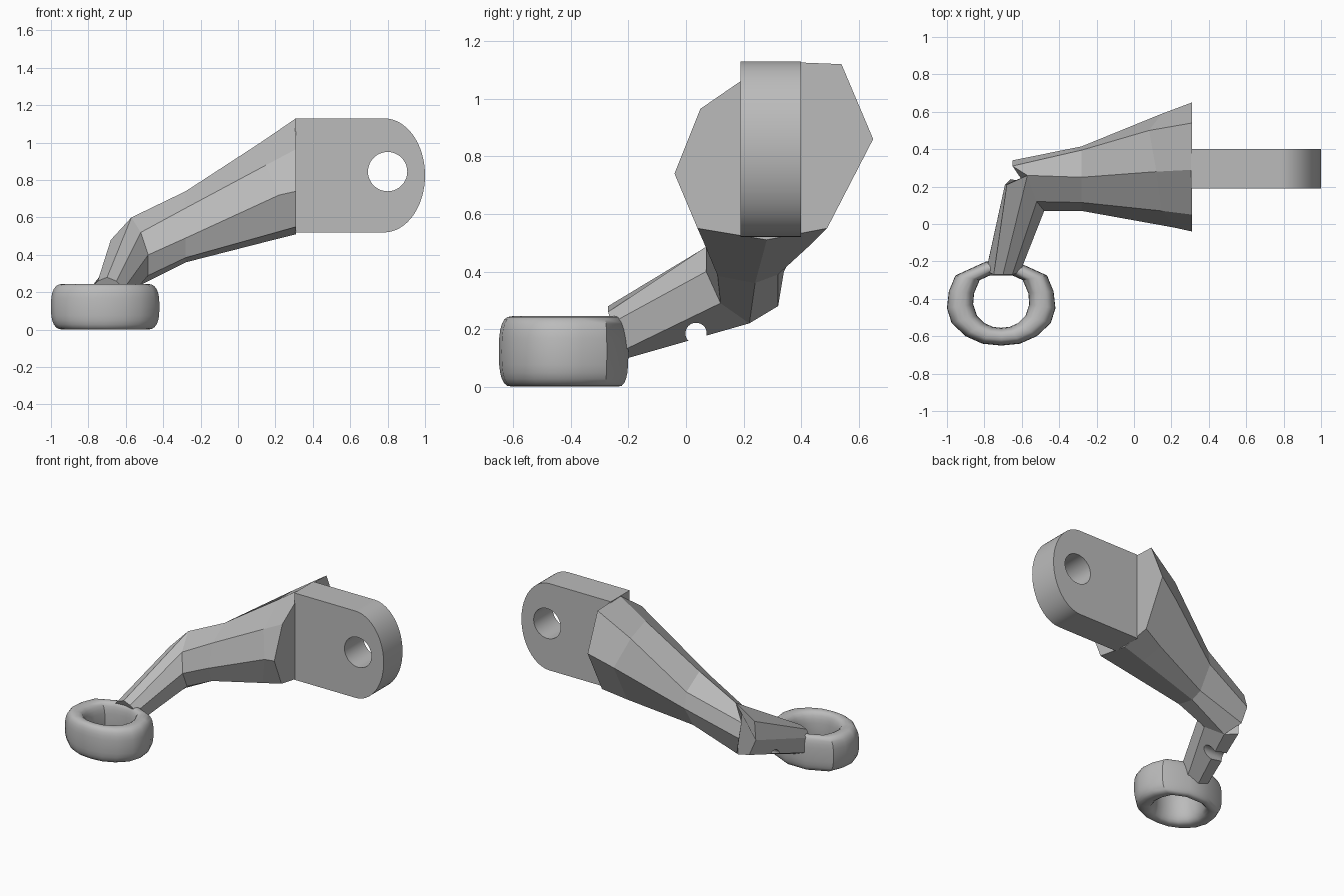
import bpy, bmesh, math

cube = bpy.data.objects.get("Cube")
if cube:
    bpy.data.objects.remove(cube, do_unlink=True)

# One flat grey for every part
grey = bpy.data.materials.new("plain grey")
grey.use_nodes = True
grey.diffuse_color = (0.5, 0.5, 0.5, 1)
grey.node_tree.nodes["Principled BSDF"].inputs["Base Color"].default_value = (0.5, 0.5, 0.5, 1)


def loft(name, rings, closed=False):
    """Skin matching rings of points; cap the ends or close the loop."""
    bm = bmesh.new()
    loops = [[bm.verts.new(p) for p in ring] for ring in rings]
    pairs = list(zip(loops, loops[1:]))
    if closed:
        pairs.append((loops[-1], loops[0]))
    else:
        bm.faces.new(loops[0])
        bm.faces.new(loops[-1])
    for a, b in pairs:
        for i in range(len(a)):
            j = (i + 1) % len(a)
            bm.faces.new((a[i], a[j], b[j], b[i]))
    bmesh.ops.recalc_face_normals(bm, faces=bm.faces)
    mesh = bpy.data.meshes.new(name)
    bm.to_mesh(mesh)
    bm.free()
    mesh.materials.append(grey)
    obj = bpy.data.objects.new(name, mesh)
    bpy.context.collection.objects.link(obj)
    return obj


def select(obj):
    bpy.ops.object.select_all(action="DESELECT")
    obj.select_set(True)
    bpy.context.view_layer.objects.active = obj


def smooth(obj, degrees):
    select(obj)
    bpy.ops.object.shade_smooth_by_angle(angle=math.radians(degrees))


def bore(obj, centre, radius, axis):
    """Cut a round hole along x or y."""
    turn = (0, math.pi / 2, 0) if axis == "x" else (math.pi / 2, 0, 0)
    bpy.ops.mesh.primitive_cylinder_add(vertices=40, radius=radius, depth=1,
                                        location=centre, rotation=turn)
    cutter = bpy.context.object
    cutter.data.materials.append(grey)
    mod = obj.modifiers.new("hole", "BOOLEAN")
    mod.operation = "DIFFERENCE"
    mod.solver = "EXACT"
    mod.object = cutter
    select(obj)
    bpy.ops.object.modifier_apply(modifier=mod.name)
    bpy.data.objects.remove(cutter, do_unlink=True)


# Main arm: tapering eight-sided sections, from the lug to the elbow
wide = [(0.31, y, z) for y, z in ((0.29, 1.13), (0.05, 0.965), (-0.04, 0.74), (0.04, 0.55),
                                  (0.28, 0.51), (0.49, 0.55), (0.65, 0.86), (0.54, 1.12))]
shoulder = [(0.12, 0.28, 1.0), (0.15, 0.07, 0.88), (0.22, -0.02, 0.72), (0.15, 0.06, 0.505),
            (0.15, 0.27, 0.47), (0.15, 0.44, 0.5), (0.15, 0.59, 0.78), (0.08, 0.5, 0.97)]
narrow = [(-0.28, y, z) for y, z in ((0.25, 0.74), (0.115, 0.65), (0.07, 0.49), (0.11, 0.385),
                                     (0.24, 0.36), (0.32, 0.39), (0.415, 0.54), (0.395, 0.65))]
front = [(-0.52, 0.12, 0.52), (-0.48, 0.07, 0.4), (-0.48, 0.12, 0.29), (-0.56, 0.22, 0.22)]
top = (-0.57, 0.26, 0.6)
elbow = [top] + front + [(-0.62, 0.32, 0.28), (-0.65, 0.34, 0.4), (-0.65, 0.31, 0.5)]
loft("main_arm", [wide, shoulder, narrow, elbow])

# Short link from the elbow down to the ring, with a small notch beneath
link_start = [top] + front + [(-0.66, 0.24, 0.25), (-0.69, 0.21, 0.35), (-0.68, 0.21, 0.48)]
link_end = [(-0.7, -0.27, 0.28), (-0.65, -0.27, 0.26), (-0.61, -0.26, 0.22), (-0.62, -0.21, 0.13),
            (-0.7, -0.2, 0.1), (-0.78, -0.2, 0.13), (-0.79, -0.25, 0.22), (-0.75, -0.27, 0.26)]
link = loft("link", [link_start, link_end])
bore(link, (-0.65, 0.035, 0.185), 0.037, "x")

# Mounting lug: flat plate with a rounded end and a bolt hole
outline = [(0.305, 0.52), (0.305, 1.13)]
for i in range(33):
    a = math.pi / 2 - math.pi * i / 32
    outline.append((0.78 + 0.22 * math.cos(a), 0.825 + 0.305 * math.sin(a)))
lug = loft("mounting_lug", [[(x, y, z) for x, z in outline] for y in (0.19, 0.4)])
bore(lug, (0.8, 0.3, 0.845), 0.105, "y")
smooth(lug, 30)

# Ring: rounded section swept between an outer and an inner outline
outer = [(0, -0.2), (0.08, -0.2), (0.245, -0.275), (0.28, -0.36), (0.29, -0.45),
         (0.265, -0.53), (0.19, -0.6), (0.1, -0.64), (0, -0.65)]
inner = [(0, -0.275), (0.06, -0.275), (0.115, -0.3), (0.145, -0.37), (0.15, -0.43),
         (0.13, -0.49), (0.09, -0.53), (0.045, -0.55), (0, -0.555)]


def mirrored(half):
    return half + [(-x, y) for x, y in reversed(half[1:-1])]


def rounded(v):
    return math.copysign(abs(v) ** 0.72, v)


sections = []
for (ox, oy), (ix, iy) in zip(mirrored(outer), mirrored(inner)):
    section = []
    for k in range(24):
        a = math.tau * k / 24
        u = 0.5 + 0.5 * rounded(math.cos(a))
        z = 0.1225 + 0.1225 * rounded(math.sin(a))
        section.append((-0.71 + ix + (ox - ix) * u, iy + (oy - iy) * u, z))
    sections.append(section)
ring = loft("ring", sections, closed=True)
smooth(ring, 35)
